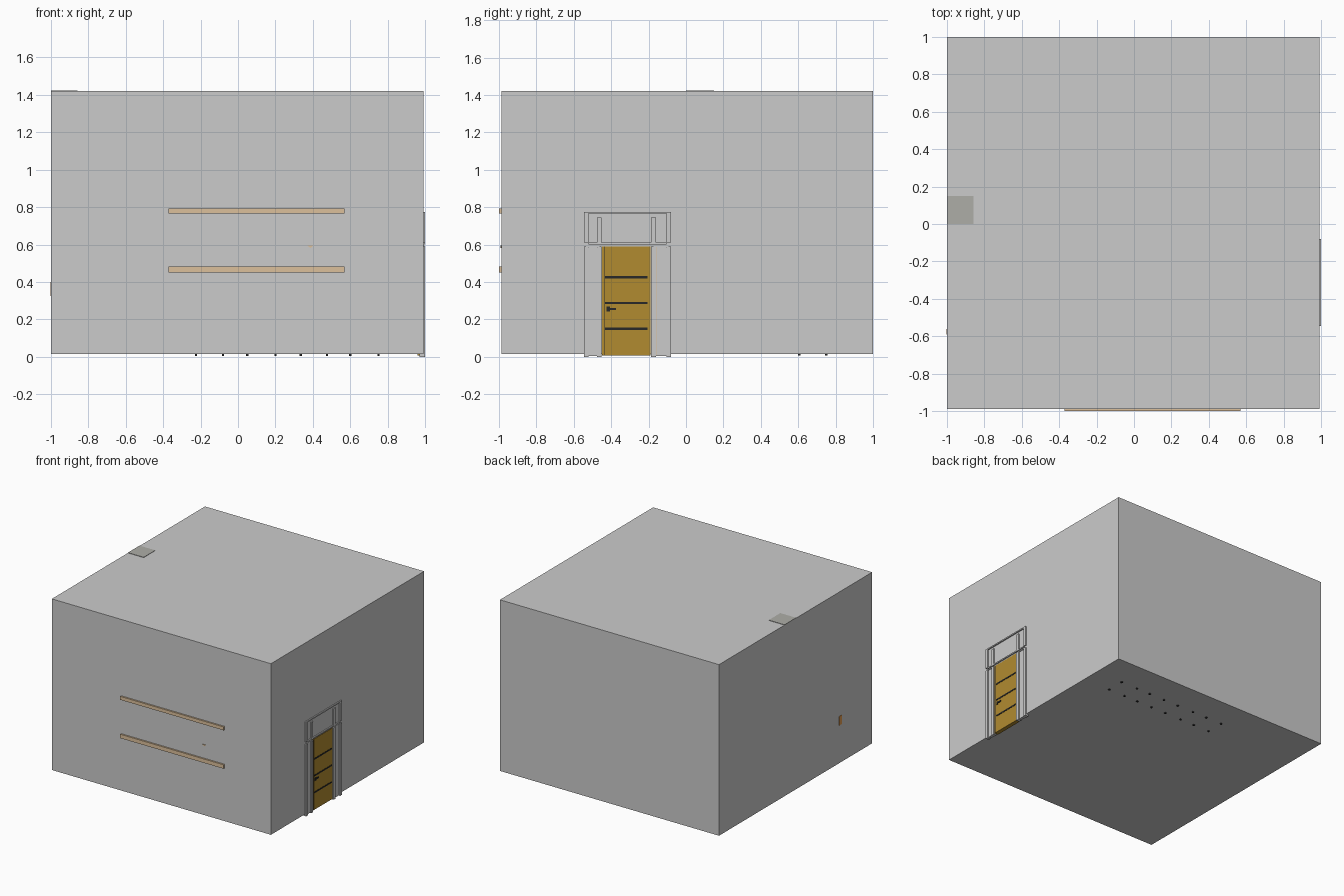
import bpy, bmesh
from mathutils import Vector

if "Cube" in bpy.data.objects:
    bpy.data.objects.remove(bpy.data.objects["Cube"])


def material(name, rgb):
    m = bpy.data.materials.new(name)
    m.diffuse_color = (*rgb, 1)
    m.use_nodes = True
    m.node_tree.nodes["Principled BSDF"].inputs["Base Color"].default_value = m.diffuse_color
    return m


PINE = material("pine", (0.72, 0.53, 0.33))
BROWN = material("brown_wood", (0.44, 0.26, 0.03))
BLACK = material("black", (0.02, 0.02, 0.02))
DARK = material("dark_grey", (0.42, 0.42, 0.39))
ORANGE = material("orange", (0.75, 0.33, 0.08))


def box(name, x, y, z, mat=None):
    """Box from (min, max) ranges on each axis."""
    bm = bmesh.new()
    bmesh.ops.create_cube(bm, size=1)
    for v in bm.verts:
        v.co = Vector([r[0] if c < 0 else r[1] for c, r in zip(v.co, (x, y, z))])
    return finish(name, bm, mat)


def finish(name, bm, mat):
    me = bpy.data.meshes.new(name)
    bm.to_mesh(me)
    bm.free()
    ob = bpy.data.objects.new(name, me)
    bpy.context.collection.objects.link(ob)
    if mat:
        me.materials.append(mat)
    return ob


# Room shell
WALL = 0.990
box("room_shell", (-1, WALL), (-0.987, 1), (0.015, 1.42))

# Ceiling hatch showing on the roof
box("ceiling_hatch", (-1, -0.857), (0, 0.15), (1.412, 1.423), DARK)

# Two long shelves poking through the front wall
for i, z in enumerate(((0.45, 0.482), (0.765, 0.793))):
    box(f"wall_shelf_{i}", (-0.37, 0.57), (-1, -0.94), z, PINE)

# Small wedge-shaped peg between the shelves
bm = bmesh.new()
face = bm.faces.new([bm.verts.new((x, -0.992, z)) for x, z in
                     ((0.37, 0.595), (0.387, 0.582), (0.402, 0.595))])
ext = bmesh.ops.extrude_face_region(bm, geom=[face])
bmesh.ops.translate(bm, vec=(0, 0.03, 0),
                    verts=[g for g in ext["geom"] if isinstance(g, bmesh.types.BMVert)])
bmesh.ops.recalc_face_normals(bm, faces=bm.faces)
finish("shelf_peg", bm, PINE)

# Small plate showing through the left wall
box("left_wall_plate", (-1.002, -0.985), (-0.59, -0.56), (0.325, 0.40), ORANGE)

# Door leaf with black inlay strips and a lever handle
box("door_leaf", (0.96, 0.9935), (-0.45, -0.19), (0.008, 0.59), BROWN)
for i, z in enumerate((0.15, 0.288, 0.425)):
    box(f"door_strip_{i}", (0.98, 0.9955), (-0.435, -0.205), (z - 0.006, z + 0.006), BLACK)
box("door_edge_line", (0.98, 0.9945), (-0.437, -0.433), (0.01, 0.59), BLACK)
box("handle_plate", (0.98, 0.997), (-0.425, -0.407), (0.243, 0.268), BLACK)
box("handle_lever", (0.98, 0.999), (-0.412, -0.373), (0.25, 0.262), BLACK)
box("door_side_line", (0.98, 0.9955), (-0.162, -0.158), (0.01, 0.59), PINE)

# Door frame: moulded jambs, each an outer and inner rib with a panel between
X = (0.97, 1.0)
for side, outer, inner in (("left", (-0.545, -0.522), (-0.475, -0.452)),
                           ("right", (-0.105, -0.08), (-0.188, -0.161))):
    lo, hi = sorted((sum(outer) / 2, sum(inner) / 2))
    box(f"jamb_outer_{side}", X, outer, (0, 0.59))
    box(f"jamb_inner_{side}", X, inner, (0, 0.59))
    box(f"jamb_panel_{side}", (0.97, 0.993), (lo, hi), (0.005, 0.585))
    box(f"jamb_cap_{side}", (0.97, 0.997), (lo, hi), (0.587, 0.595))
    box(f"corner_outer_{side}", X, outer, (0.61, 0.775))
    box(f"corner_inner_{side}", X, inner, (0.61, 0.745))

# Header ribs above the door
box("header_top", X, (-0.545, -0.08), (0.765, 0.775))
box("header_bottom", X, (-0.522, -0.105), (0.60, 0.61))

# Row of four stools whose feet come through the floor
for i, (x0, x1) in enumerate(((-0.225, -0.08), (0.05, 0.20), (0.335, 0.475), (0.60, 0.75))):
    for j, (x, y) in enumerate(((x0, 0.605), (x1, 0.605), (x0, 0.75), (x1, 0.75))):
        box(f"stool_{i}_leg_{j}", (x - 0.006, x + 0.006), (y - 0.006, y + 0.006),
            (0.006, 0.24), BLACK)
    box(f"stool_{i}_seat", (x0 - 0.01, x1 + 0.01), (0.595, 0.76), (0.24, 0.255), PINE)
